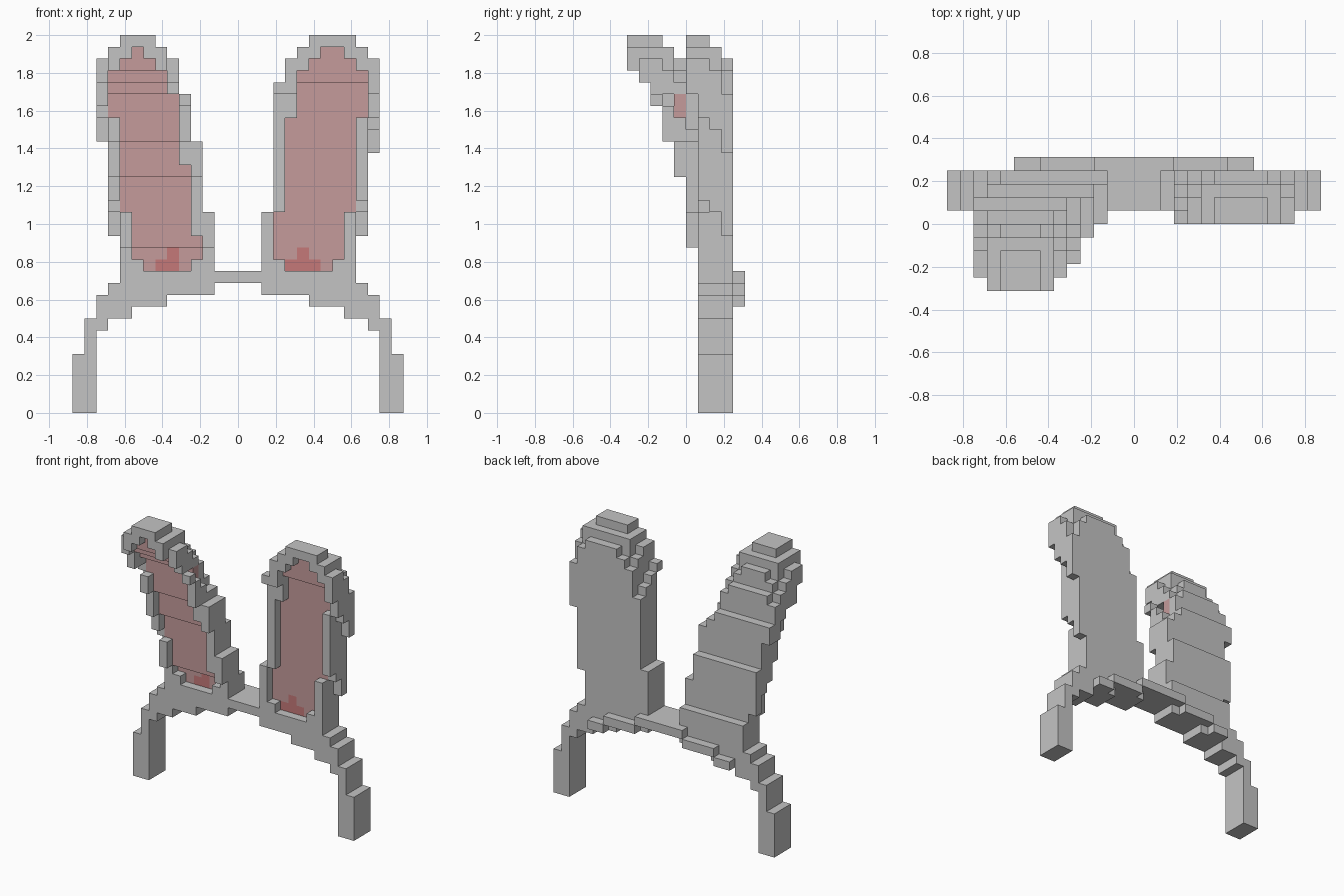
import bpy, bmesh, math
from mathutils import Vector

cube = bpy.data.objects.get("Cube")
if cube:
    bpy.data.objects.remove(cube, do_unlink=True)

U = 1 / 16  # block size


def material(name, rgb):
    m = bpy.data.materials.new(name)
    m.use_nodes = True
    m.diffuse_color = (*rgb, 1)
    bsdf = next(n for n in m.node_tree.nodes if n.type == 'BSDF_PRINCIPLED')
    bsdf.inputs["Base Color"].default_value = (*rgb, 1)
    bsdf.inputs["Roughness"].default_value = 0.9
    return m


MATS = [material("grey_fur", (0.55, 0.55, 0.55)),
        material("pink_inner_ear", (0.56, 0.33, 0.33)),
        material("dark_pink_spot", (0.56, 0.19, 0.19))]

# The four corners of a block face for each outward direction
SIDES = {
    (1, 0, 0): ((1, 0, 0), (1, 1, 0), (1, 1, 1), (1, 0, 1)),
    (-1, 0, 0): ((0, 0, 0), (0, 0, 1), (0, 1, 1), (0, 1, 0)),
    (0, 1, 0): ((0, 1, 0), (0, 1, 1), (1, 1, 1), (1, 1, 0)),
    (0, -1, 0): ((0, 0, 0), (1, 0, 0), (1, 0, 1), (0, 0, 1)),
    (0, 0, 1): ((0, 0, 1), (1, 0, 1), (1, 1, 1), (0, 1, 1)),
    (0, 0, -1): ((0, 0, 0), (0, 1, 0), (1, 1, 0), (1, 0, 0)),
}


def build(name, blocks, mirror=False):
    """Skin a dict of {(x, y, z): material index} and merge flat areas."""
    bm = bmesh.new()
    verts = {}
    for (x, y, z), mat in blocks.items():
        for d, corners in SIDES.items():
            if (x + d[0], y + d[1], z + d[2]) in blocks:
                continue
            ring = []
            for c in corners:
                p = (x + c[0], y + c[1], z + c[2])
                if p not in verts:
                    verts[p] = bm.verts.new(Vector(p) * U)
                ring.append(verts[p])
            bm.faces.new(ring).material_index = mat
    if mirror:
        for v in bm.verts:
            v.co.x = -v.co.x
        bmesh.ops.reverse_faces(bm, faces=bm.faces[:])
    bmesh.ops.dissolve_limit(bm, angle_limit=math.radians(1), verts=bm.verts[:],
                             edges=bm.edges[:], delimit={'MATERIAL'})
    me = bpy.data.meshes.new(name)
    bm.to_mesh(me)
    bm.free()
    for m in MATS:
        me.materials.append(m)
    ob = bpy.data.objects.new(name, me)
    bpy.context.collection.objects.link(ob)
    return ob


def box(blocks, xs, ys, zs):
    for x in range(*xs):
        for y in range(*ys):
            for z in range(*zs):
                blocks[x, y, z] = 0


def step(table, z):
    """Value of the last (start height, value) entry at or below z."""
    return [v for start, v in table if z >= start][-1]


def ear(rows, pink, front, pink_front, back, start, inner, spot, trim=()):
    """Hollow dished ear. Row tables hold (start height, (x from, x to))."""
    blocks = {}
    for z in range(12, 32):
        x0, x1 = step(rows, z)
        p0, p1 = step(pink, z)
        f, b = step(front, z), step(back, z)
        for x in range(x0, x1):
            is_pink = p0 <= x < p1
            first = step(pink_front, z) if is_pink else f
            for y in range(first, b):
                k = min(y - f, 2)
                # outer rim columns start in a small stair
                if x in start and z < start[x] + (3, 2, 0)[k]:
                    continue
                # inner rim column ends in a small stair
                if x == inner[0] and z >= inner[1] - (0, 2, 3)[k]:
                    continue
                # rounded back corners at the tip
                cut = 0
                if 27 <= z < 30:
                    cut = (1 if z < 29 else 2) if y == b - 1 else int(z == 29 and y == b - 2)
                if x < x0 + cut or x >= x1 - cut:
                    continue
                if (x, y) in trim:
                    continue
                mat = 0
                if is_pink and y == first:
                    mat = 2 if z < spot.get(x, 0) else 1
                blocks[x, y, z] = mat
    return blocks


# Headband: mirrored columns (x from, x to, bottom, top)
band = {}
for x0, x1, z0, z1 in [(0, 2, 11, 12), (2, 6, 10, 12), (6, 9, 9, 12), (9, 10, 8, 12),
                       (10, 11, 8, 11), (11, 12, 7, 10), (12, 13, 0, 8), (13, 14, 0, 5)]:
    box(band, (x0, x1), (1, 4), (z0, z1))
    box(band, (-x1, -x0), (1, 4), (z0, z1))
# Thin stepped arch along the back of the band
for x0, x1, z in [(0, 3, 11), (3, 7, 10), (7, 9, 9)]:
    box(band, (x0, x1), (4, 5), (z, z + 1))
    box(band, (-x1, -x0), (4, 5), (z, z + 1))
build("headband", band)

# Upright ear
build("left_ear", ear(
    rows=[(12, (2, 10)), (15, (2, 11)), (17, (3, 11)), (22, (3, 12)),
          (28, (4, 12)), (30, (5, 11)), (31, (6, 10))],
    pink=[(12, (4, 8)), (13, (3, 9)), (17, (4, 10)), (25, (5, 11)),
          (29, (6, 10)), (30, (7, 9)), (31, (0, 0))],
    front=[(12, 1), (27, 0)],
    pink_front=[(12, 2), (28, 1)],
    back=[(12, 4), (30, 3), (31, 2)],
    start={10: 15, 11: 22}, inner=(3, 28),
    spot={4: 13, 5: 14, 6: 13}))

# Ear bending forward, laid out on +x and mirrored
build("right_ear", ear(
    rows=[(12, (2, 10)), (15, (2, 11)), (17, (3, 11)), (23, (4, 12)),
          (27, (5, 12)), (30, (6, 11)), (31, (7, 10))],
    pink=[(12, (4, 8)), (13, (3, 9)), (15, (4, 9)), (17, (4, 10)), (21, (5, 10)),
          (25, (5, 11)), (27, (6, 11)), (29, (7, 10)), (30, (8, 9)), (31, (0, 0))],
    front=[(12, 1), (14, 0), (20, -1), (23, -2), (26, -3), (28, -4), (29, -5)],
    pink_front=[(12, 2), (14, 1), (20, 0), (23, -1), (27, -2), (28, -3), (29, -4)],
    back=[(12, 4), (14, 3), (20, 2), (25, 1), (28, 0), (30, -1), (31, -2)],
    start={10: 15, 11: 23}, inner=(4, 27),
    spot={5: 14, 6: 13}, trim={(5, -5), (11, -5)}), mirror=True)
